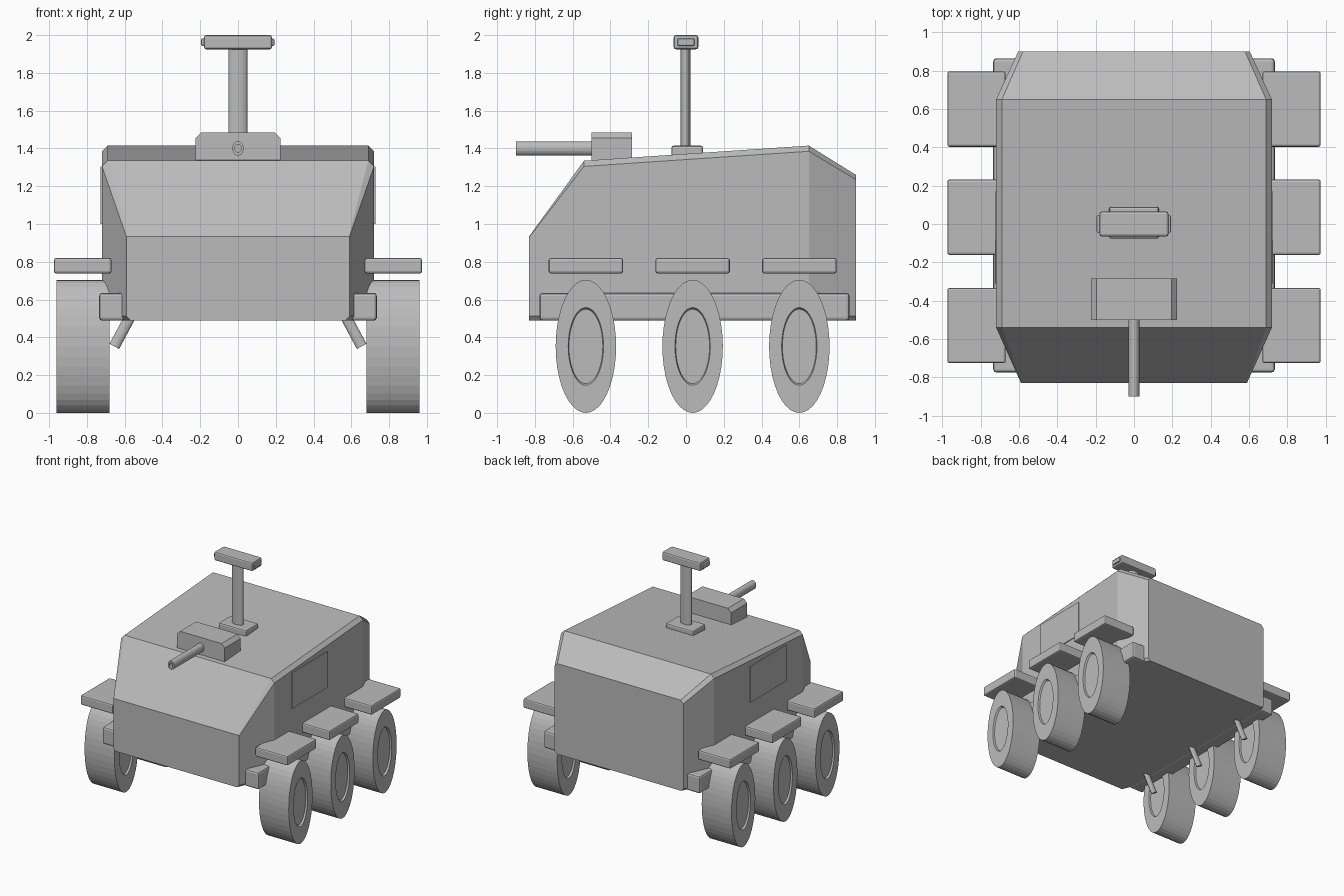
import bpy, bmesh, math
from mathutils import Vector, Matrix

if "Cube" in bpy.data.objects:
    bpy.data.objects.remove(bpy.data.objects["Cube"])

grey = bpy.data.materials.new("plain_grey")
grey.diffuse_color = (0.5, 0.5, 0.5, 1)
grey.use_nodes = True
grey.node_tree.nodes["Principled BSDF"].inputs["Base Color"].default_value = grey.diffuse_color


def finish(name, bm):
    bmesh.ops.recalc_face_normals(bm, faces=bm.faces)
    me = bpy.data.meshes.new(name)
    bm.to_mesh(me)
    bm.free()
    me.materials.append(grey)
    ob = bpy.data.objects.new(name, me)
    bpy.context.scene.collection.objects.link(ob)
    return ob


def box(name, x, y, z, bevel=0.0):
    """Box from (min, max) ranges, with an optional edge bevel."""
    bm = bmesh.new()
    bmesh.ops.create_cube(bm, size=1)
    for v in bm.verts:
        v.co = Vector([(a + b) / 2 + c * (b - a) for (a, b), c in zip((x, y, z), v.co)])
    if bevel:
        bmesh.ops.bevel(bm, geom=bm.edges[:], offset=bevel, segments=2,
                        profile=0.5, affect='EDGES')
    return finish(name, bm)


def loft(name, rings):
    """Skin a list of closed rings and cap both ends."""
    bm = bmesh.new()
    rows = [[bm.verts.new(p) for p in r] for r in rings]
    n = len(rows[0])
    for a, b in zip(rows, rows[1:]):
        for i in range(n):
            j = (i + 1) % n
            bm.faces.new((a[i], a[j], b[j], b[i]))
    bm.faces.new(rows[0])
    bm.faces.new(rows[-1])
    return finish(name, bm)


def ellipse_loft(name, profile, axis, centre, ru, rv, sides=32):
    """Turned shape: profile is (position along axis, radius factor)."""
    rings = []
    for t, k in profile:
        ring = []
        for i in range(sides):
            a = 2 * math.pi * i / sides
            p = [ru * k * math.cos(a), rv * k * math.sin(a)]
            p.insert(axis, t)
            ring.append(Vector(p) + Vector(centre))
        rings.append(ring)
    return loft(name, rings)


# Hull: cross-sections from front to back (y, half width, roof height, roof chamfer)
stations = [(-0.83, 0.59, 0.935, 0.004), (-0.54, 0.72, 1.335, 0.03),
            (0.65, 0.72, 1.415, 0.03), (0.90, 0.605, 1.26, 0.025)]
hull = []
for y, w, top, c in stations:
    half = [(w - 0.02, 0.49), (w, 0.512), (w, top - c), (w - c, top)]
    hull.append([(x, y, z) for x, z in half] + [(-x, y, z) for x, z in reversed(half)])
loft("hull", hull)

# Gun housing with chamfered upper corners, sunk into the roof
outline = [(0.225, 1.31), (0.225, 1.455), (0.195, 1.485),
           (-0.195, 1.485), (-0.225, 1.455), (-0.225, 1.31)]
loft("gun_housing", [[(x, y, z) for x, z in outline] for y in (-0.5, -0.285)])

# Hollow-ended barrel
ellipse_loft("gun_barrel", [(-0.45, 1), (-0.9, 1), (-0.9, 0.55), (-0.86, 0.55)],
             1, (0, 0, 1.4), 0.03, 0.038)

# Sensor mast
box("mast_base", (-0.13, 0.13), (-0.077, 0.09), (1.34, 1.415), 0.012)
ellipse_loft("mast", [(1.38, 1), (1.95, 1)], 2, (0, -0.003, 0), 0.05, 0.026)
box("mast_head", (-0.18, 0.18), (-0.065, 0.065), (1.925, 2.0), 0.012)
box("mast_head_end_caps", (-0.195, 0.192), (-0.045, 0.045), (1.943, 1.982), 0.006)

for s, side in ((1, "right"), (-1, "left")):
    def span(a, b):
        return tuple(sorted((s * a, s * b)))

    # Side hatch and lower side rail
    box("hatch_" + side, span(0.70, 0.727), (-0.31, 0.17), (1.0, 1.305))
    box("side_rail_" + side, span(0.60, 0.735), (-0.775, 0.865), (0.488, 0.635), 0.016)

    for n, yc in enumerate((-0.53, 0.035, 0.60), 1):
        tag = f"_{side}_{n}"
        # Wheel with shallow recessed hubs on both faces
        ellipse_loft("wheel" + tag,
                     [(-0.125, 0.56), (-0.14, 0.585), (-0.14, 1), (0.14, 1),
                      (0.14, 0.585), (0.125, 0.56)],
                     0, (s * 0.82, yc, 0.352), 0.16, 0.352, 40)
        # Fender plate
        box("fender" + tag, span(0.67, 0.975), (yc - 0.197, yc + 0.197),
            (0.738, 0.82), 0.012)
        # Slanted suspension strut
        a, b = Vector((s * 0.565, yc, 0.52)), Vector((s * 0.655, yc, 0.352))
        d = (b - a).normalized()
        u, v = Vector((0, 1, 0)), d.cross(Vector((0, 1, 0)))
        loft("strut" + tag, [[p + u * 0.018 * math.cos(k * math.pi / 8)
                              + v * 0.029 * math.sin(k * math.pi / 8)
                              for k in range(16)] for p in (a, b)])
